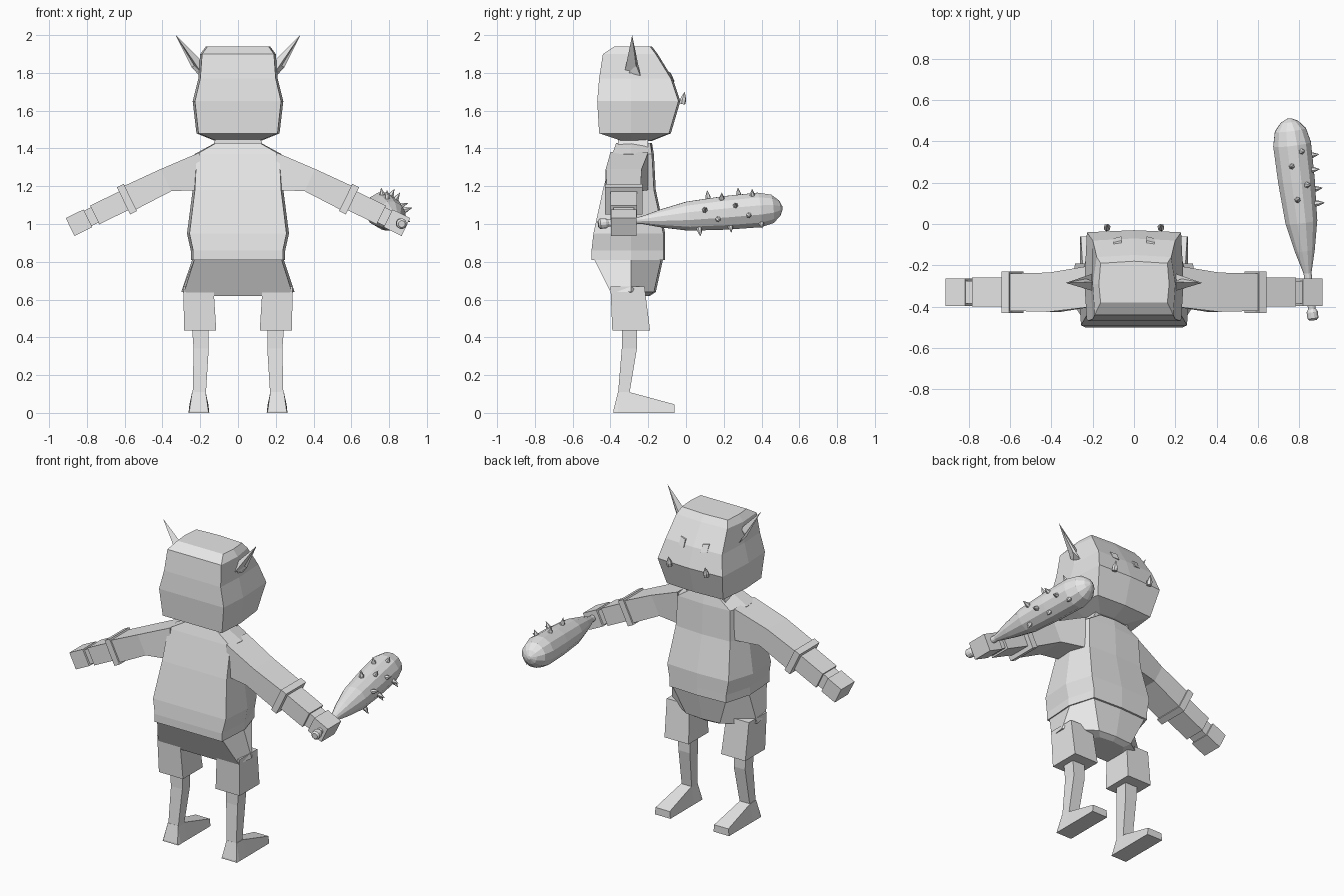
import bpy
import bmesh
import math
from mathutils import Vector

default_cube = bpy.data.objects.get("Cube")
if default_cube:
    bpy.data.objects.remove(default_cube)

grey = bpy.data.materials.new("plain_grey")
grey.use_nodes = True
grey.diffuse_color = (.8, .8, .8, 1)
grey.node_tree.nodes["Principled BSDF"].inputs["Base Color"].default_value = grey.diffuse_color


def loft(name, rings, mirrored=False):
    """Skin a closed solid over rings of equal point count, optionally paired across x."""
    bm = bmesh.new()
    loops = [[bm.verts.new(point) for point in ring] for ring in rings]
    for lower, upper in zip(loops, loops[1:]):
        for i in range(len(lower)):
            bm.faces.new((lower[i - 1], lower[i], upper[i], upper[i - 1]))
    bm.faces.new(loops[0])
    bm.faces.new(loops[-1])
    bmesh.ops.recalc_face_normals(bm, faces=bm.faces)
    mesh = bpy.data.meshes.new(name)
    bm.to_mesh(mesh)
    bm.free()
    mesh.materials.append(grey)
    obj = bpy.data.objects.new(name, mesh)
    bpy.context.collection.objects.link(obj)
    if mirrored:
        mirror = obj.modifiers.new("Mirror", "MIRROR")
        mirror.use_mirror_merge = False
    return obj


def body_ring(z, width, back, front, front_ratio=.8):
    """Symmetric section: back corners, widest side points, front corners, raised front centre."""
    right = [(width * .95, back), (width, -.29), (width * front_ratio, front)]
    left = [(-x, y) for x, y in reversed(right)]
    return [(x, y, z) for x, y in right + [(0, front + .01)] + left]


def rectangle(center, u, v):
    """Rectangle spanned by two half-size vectors."""
    center, u, v = Vector(center), Vector(u), Vector(v)
    return [center - u - v, center + u - v, center + u + v, center - u + v]


def level(z, x, y, half_width, half_depth):
    """Horizontal rectangle, used for legs and neck."""
    return rectangle((x, y, z), (half_width, 0, 0), (0, half_depth, 0))


def revolve(name, base, axis, profile, sides, mirrored=False):
    """Solid of revolution; the profile holds (distance along axis, radius)."""
    u = axis.orthogonal().normalized()
    v = axis.cross(u)
    turns = [math.tau * i / sides for i in range(sides)]
    rings = [[base + axis * distance + (u * math.cos(a) + v * math.sin(a)) * radius
              for a in turns] for distance, radius in profile]
    return loft(name, rings, mirrored)


# Clothes, neck and head
shirt_rows = [
    (.81, .25, -.5, -.12),
    (.86, .25, -.5, -.12),
    (.95, .27, -.49, -.12),
    (1.18, .24, -.44, -.17),
    (1.37, .23, -.39, -.18),
    (1.43, .12, -.37, -.19),
]
trouser_rows = [
    (.62, .15, -.39, -.2, .6),
    (.64, .3, -.4, -.17, .4),
    (.82, .24, -.49, -.13),
]
head_rows = [
    (1.44, .12, -.34, -.19),
    (1.48, .22, -.46, -.09, .9),
    (1.65, .24, -.47, -.04, .95),
    (1.77, .21, -.46, -.08, .95),
    (1.9, .2, -.44, -.16, .9),
    (1.94, .17, -.38, -.19, .95),
]
for name, rows in (("shirt", shirt_rows), ("trousers", trouser_rows), ("head", head_rows)):
    loft(name, [body_ring(*row) for row in rows])
loft("neck", [level(1.4, 0, -.28, .14, .08), level(1.47, 0, -.28, .11, .08)])

# Arms: each section sits at a distance along the sloping arm line, measured from the cuff
arm_start = Vector((.57, -.33, 1.14))
arm_direction = Vector((.9, 0, -.44)).normalized()
arm_up = Vector((.44, 0, .9)).normalized()


def arm_ring(distance, height, depth):
    return rectangle(arm_start + arm_direction * distance,
                     arm_up * height / 2, (0, depth / 2, 0))


shoulder = rectangle((.2, -.3, 1.28), (0, 0, .1), (0, .1, 0))
loft("sleeves", [shoulder, arm_ring(-.21, .13, .19), arm_ring(.01, .14, .18)], True)
for name, start, end, height, depth in (
        ("cuffs", 0, .04, .16, .2),
        ("forearms", 0, .21, .11, .14),
        ("wrists", .2, .26, .09, .11),
        ("fists", .25, .355, .105, .135)):
    loft(name, [arm_ring(start, height, depth), arm_ring(end, height, depth)], True)

# Legs and feet
loft("trouser_legs", [level(.435, .2, -.29, .085, .1),
                      level(.67, .21, -.31, .08, .09)], True)
loft("shins", [level(.1, .205, -.33, .035, .03),
               level(.34, .195, -.3, .04, .04),
               level(.47, .2, -.3, .045, .04)], True)


def foot_ring(y, height, top):
    """Upright section of a foot with a wide sole and a narrower top."""
    x, sole = .207, .055
    return [(x - sole, y, 0), (x + sole, y, 0), (x + top, y, height), (x - top, y, height)]


loft("feet", [foot_ring(-.385, .01, .05), foot_ring(-.36, .11, .036),
              foot_ring(-.3, .11, .036), foot_ring(-.06, .045, .05)], True)

# Ears, eyes and tusks
ear_tip = Vector((.33, -.285, 2))
ear_base = [Vector(point) for point in
            ((.18, -.33, 1.78), (.2, -.24, 1.78), (.245, -.26, 1.83), (.19, -.28, 1.86))]
loft("ears", [ear_base, [ear_tip.lerp(point, .01) for point in ear_base]], True)
loft("eyes", [rectangle((.08, y, 1.78), (.02, -.005, .003), (0, -.01, .022))
              for y in (-.1, -.075)], True)
revolve("tusks", Vector((.13, -.02, 1.635)), Vector((0, .2, 1)).normalized(),
        [(0, .016), (.025, .017), (.065, .001)], 6, True)

# Spiked club held in the left fist
butt, club_end = Vector((.867, -.465, 1)), Vector((.75, .51, 1.085))
club_axis = (club_end - butt).normalized()
club_profile = [
    (0, .018), (.01, .028), (.04, .028), (.055, .019),
    (.23, .02), (.34, .05), (.48, .08), (.68, .092), (.86, .095),
    (.93, .078), (.97, .043), ((club_end - butt).length, .01),
]
revolve("club", butt, club_axis, club_profile, 12)

# Spikes wind around the upper and outer sides of the club head
across = club_axis.cross(Vector((0, 0, 1))).normalized()
upward = across.cross(club_axis)
for i in range(11):
    angle = math.radians(i * 77 % 190 - 60)
    outward = across * math.cos(angle) + upward * math.sin(angle)
    foot = butt + club_axis * (.53 + .033 * i) + outward * .07
    revolve(f"club_spike_{i + 1}", foot, outward, [(0, .015), (.025, .014), (.058, .001)], 6)
